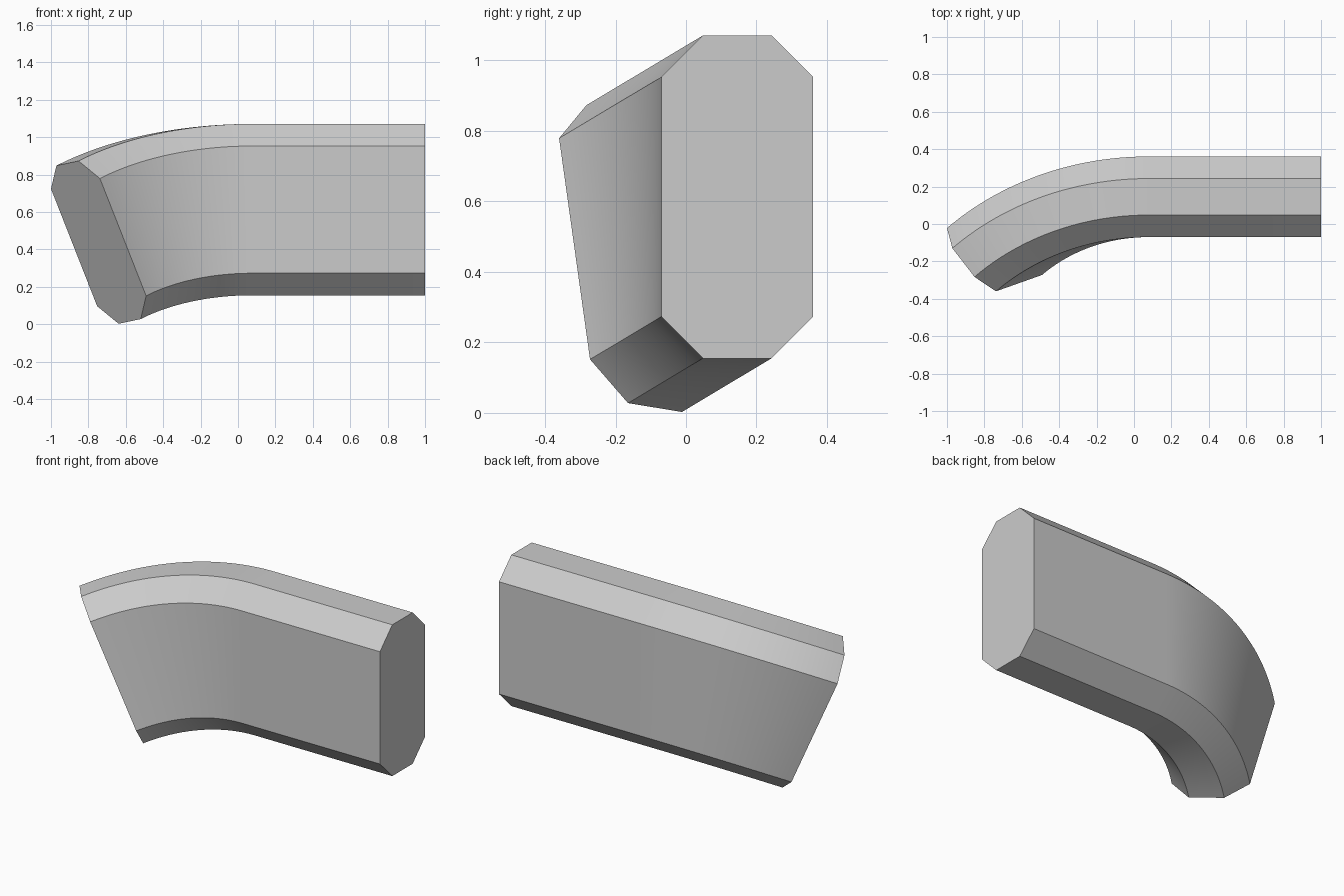
import bpy, bmesh
from math import sin, cos, radians

if "Cube" in bpy.data.objects:
    bpy.data.objects.remove(bpy.data.objects["Cube"])

# Chamfered rectangular cross-section in the YZ plane
Y0, Y1, Z0, Z1, C = -0.07, 0.361, 0.155, 1.071, 0.118
profile = [(Y0, Z0 + C), (Y0 + C, Z0), (Y1 - C, Z0), (Y1, Z0 + C),
           (Y1, Z1 - C), (Y1 - C, Z1), (Y0 + C, Z1), (Y0, Z1 - C)]

BEND_X = 0.078              # where the straight run turns into the bend
BEND_ANGLE = radians(45)
TILT = radians(30.9)        # tilt of the bend plane
AXIS_OFFSET = 0.725         # distance of the bend axis from the origin
STEPS = 32
ny, nz = cos(TILT), sin(TILT)


def bent_ring(angle):
    """Cross-section turned about the tilted bend axis."""
    ring = []
    for y, z in profile:
        r = y * ny + z * nz + AXIS_OFFSET
        drop = r * (1 - cos(angle))
        ring.append((BEND_X - r * sin(angle), y - drop * ny, z - drop * nz))
    return ring


# Straight run followed by the swept bend
rings = [[(1.0, y, z) for y, z in profile]]
rings += [bent_ring(BEND_ANGLE * i / STEPS) for i in range(STEPS + 1)]

bm = bmesh.new()
loops = [[bm.verts.new(p) for p in ring] for ring in rings]
n = len(profile)
for a, b in zip(loops, loops[1:]):
    for i in range(n):
        j = (i + 1) % n
        bm.faces.new((a[i], a[j], b[j], b[i]))

# End caps
bm.faces.new(loops[0])
bm.faces.new(loops[-1][::-1])
bmesh.ops.recalc_face_normals(bm, faces=bm.faces)

mesh = bpy.data.meshes.new("curved_beam")
bm.to_mesh(mesh)
bm.free()
beam = bpy.data.objects.new("curved_beam", mesh)
bpy.context.collection.objects.link(beam)

# Smooth bend, crisp chamfer edges
bpy.context.view_layer.objects.active = beam
beam.select_set(True)
bpy.ops.object.shade_smooth_by_angle(angle=radians(30))
